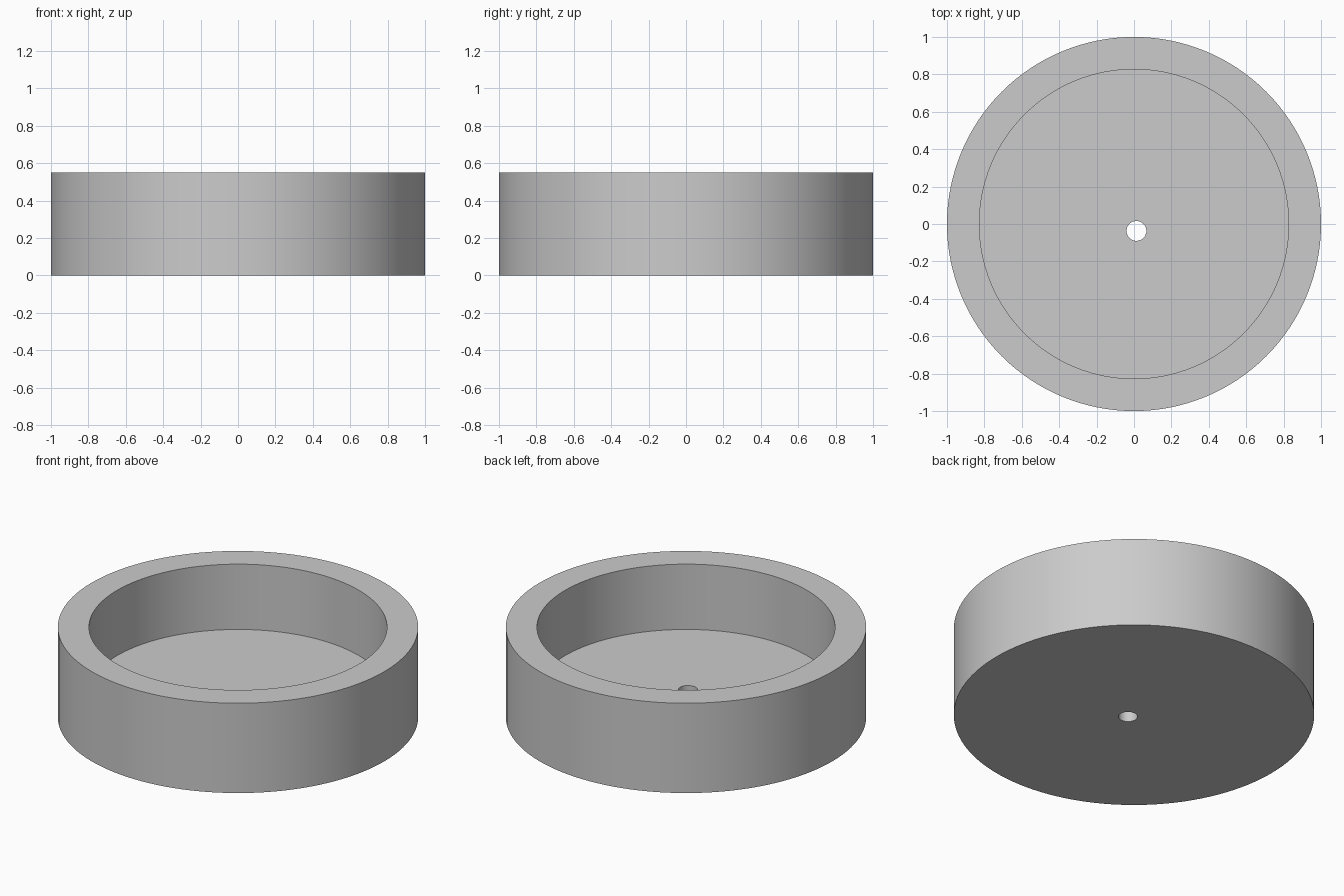
import bpy
import math

default = bpy.data.objects.get("Cube")
if default:
    bpy.data.objects.remove(default, do_unlink=True)

HEIGHT = 0.55
FLOOR = 0.15
OVERLAP = 0.1   # how far cutters reach past the surface they open

grey = bpy.data.materials.new("plain grey")
grey.use_nodes = True
colour = (0.6, 0.6, 0.6, 1)
grey.diffuse_color = colour
grey.node_tree.nodes["Principled BSDF"].inputs["Base Color"].default_value = colour


def cylinder(name, radius, bottom, top, sides, x=0, y=0):
    bpy.ops.mesh.primitive_cylinder_add(
        vertices=sides, radius=radius, depth=top - bottom,
        location=(x, y, (bottom + top) / 2))
    obj = bpy.context.object
    obj.name = name
    obj.data.materials.append(grey)
    return obj


def cut(body, cutter):
    cutter.hide_render = True
    mod = body.modifiers.new(cutter.name, "BOOLEAN")
    mod.operation = "DIFFERENCE"
    mod.solver = "EXACT"
    mod.object = cutter
    bpy.ops.object.select_all(action="DESELECT")
    body.select_set(True)
    bpy.context.view_layer.objects.active = body
    bpy.ops.object.modifier_apply(modifier=mod.name)
    bpy.data.objects.remove(cutter, do_unlink=True)


# Round dish body
dish = cylinder("round_dish", 1, 0, HEIGHT, 128)

# Wide recess leaving a thick wall and floor
cut(dish, cylinder("recess_cutter", 0.827, FLOOR, HEIGHT + OVERLAP, 128))

# Small off-centre drain hole through the floor
cut(dish, cylinder("drain_hole_cutter", 0.053, -OVERLAP, FLOOR + OVERLAP, 48,
                   x=0.013, y=-0.037))

# Smooth walls with crisp rims
bpy.ops.object.shade_smooth_by_angle(angle=math.radians(30))
